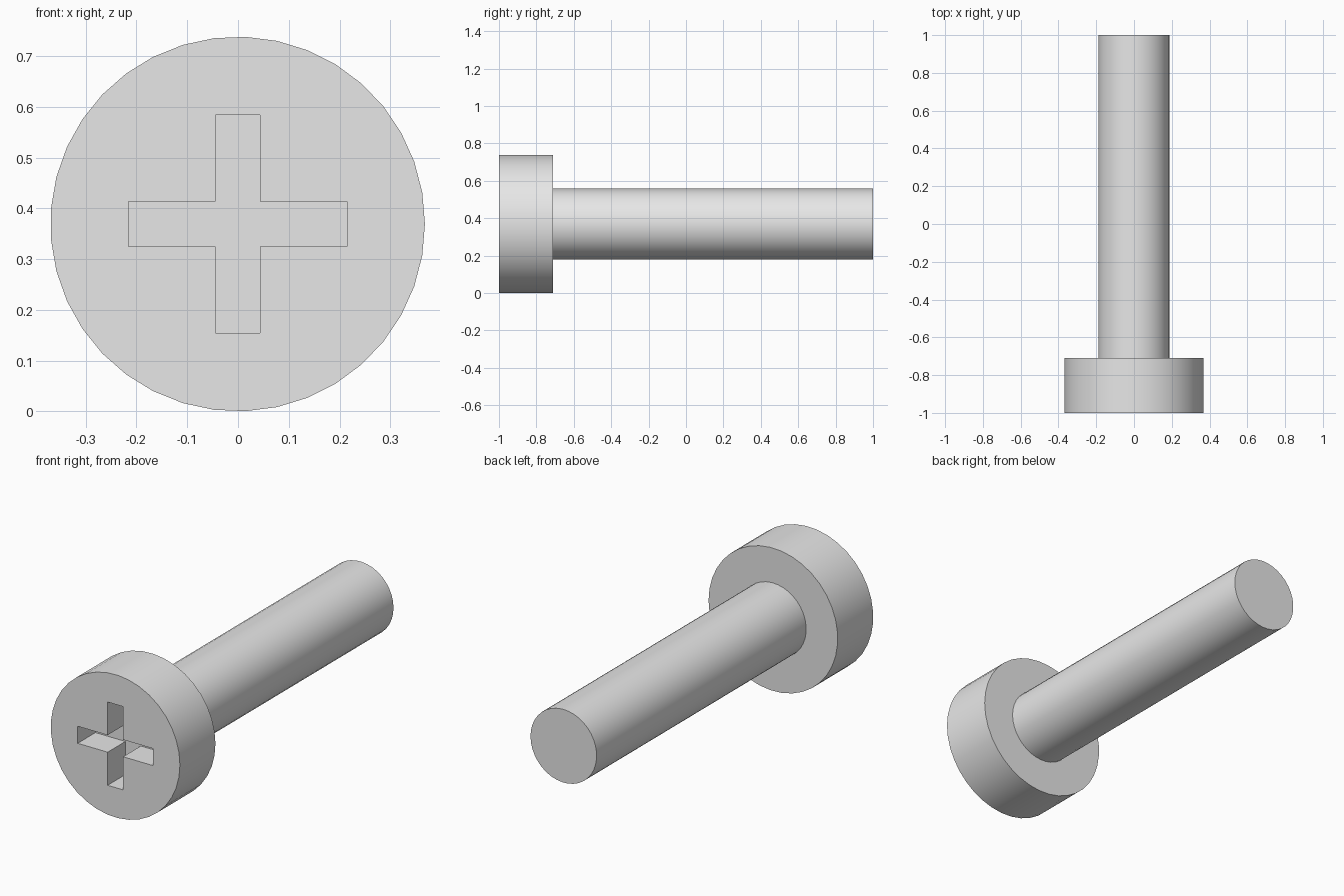
import bpy, bmesh, math

if "Cube" in bpy.data.objects:
    bpy.data.objects.remove(bpy.data.objects["Cube"])

CENTRE = (-0.0007, 0.369)   # screw axis in x, z
SIDES = 37

grey = bpy.data.materials.new("plain grey")
grey.diffuse_color = (0.8, 0.8, 0.8, 1)
grey.use_nodes = True
grey.node_tree.nodes["Principled BSDF"].inputs["Base Color"].default_value = grey.diffuse_color


def prism(name, outline, y0, y1):
    """Closed prism: an x-z outline swept along y from y0 to y1."""
    bm = bmesh.new()
    face = bm.faces.new([bm.verts.new((CENTRE[0] + x, y0, CENTRE[1] + z)) for x, z in outline])
    new = bmesh.ops.extrude_face_region(bm, geom=[face])["geom"]
    bmesh.ops.translate(bm, vec=(0, y1 - y0, 0),
                        verts=[v for v in new if isinstance(v, bmesh.types.BMVert)])
    bmesh.ops.recalc_face_normals(bm, faces=bm.faces)
    mesh = bpy.data.meshes.new(name)
    bm.to_mesh(mesh)
    bm.free()
    mesh.materials.append(grey)
    obj = bpy.data.objects.new(name, mesh)
    bpy.context.collection.objects.link(obj)
    return obj


def circle(r):
    return [(r * math.cos(i * math.tau / SIDES), r * math.sin(i * math.tau / SIDES))
            for i in range(SIDES)]


def select_only(obj):
    bpy.ops.object.select_all(action='DESELECT')
    obj.select_set(True)
    bpy.context.view_layer.objects.active = obj


# Head disc and shaft
head = prism("head", circle(0.369), -1.0, -0.71)
shaft = prism("shaft", circle(0.189), -0.71, 1.0)

# Cross-shaped driver slot, cut halfway into the head
w, l = 0.044, 0.215
arm = [(w, w), (w, l), (-w, l)]
cross = []
for _ in range(4):
    cross += arm
    arm = [(-z, x) for x, z in arm]
cutter = prism("slot_cutter", cross, -1.1, -0.855)
cutter.hide_render = True

select_only(head)
cut = head.modifiers.new("slot", 'BOOLEAN')
cut.operation = 'DIFFERENCE'
cut.solver = 'EXACT'
cut.object = cutter
bpy.ops.object.modifier_apply(modifier=cut.name)
bpy.data.objects.remove(cutter)

# Smooth round sides, sharp rims
for obj in (head, shaft):
    select_only(obj)
    bpy.ops.object.shade_smooth_by_angle(angle=math.radians(30))
